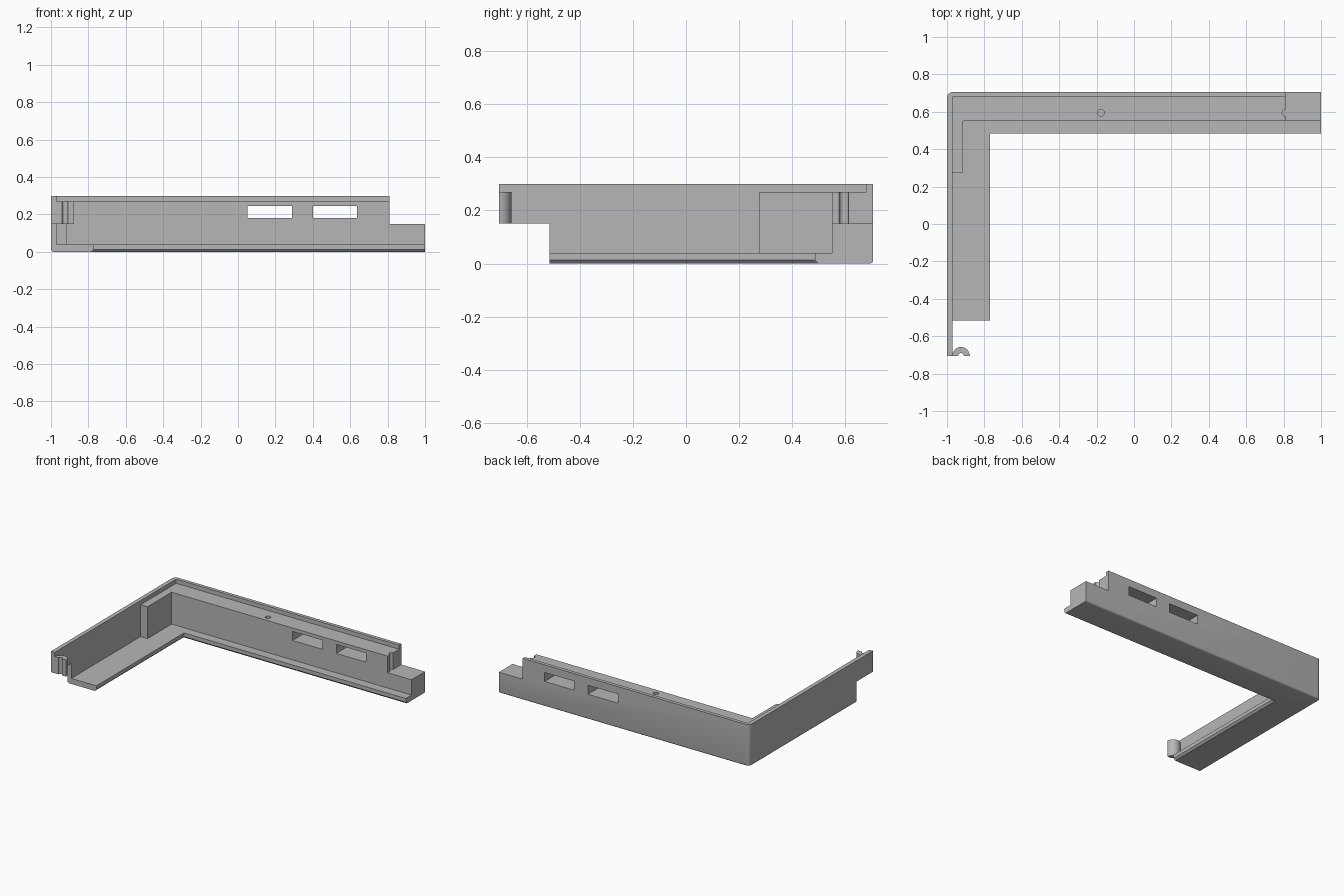
import bpy, bmesh, math

cube = bpy.data.objects.get("Cube")
if cube:
    bpy.data.objects.remove(cube, do_unlink=True)

grey = bpy.data.materials.new("plain grey")
grey.use_nodes = True
colour = (0.47, 0.47, 0.47, 1)
grey.diffuse_color = colour
grey.node_tree.nodes["Principled BSDF"].inputs["Base Color"].default_value = colour


def prism(outline, low, high):
    """Closed upright prism over a 2D outline."""
    bm = bmesh.new()
    face = bm.faces.new([bm.verts.new((x, y, low)) for x, y in outline])
    top = bmesh.ops.extrude_face_region(bm, geom=[face])["geom"]
    bmesh.ops.translate(bm, vec=(0, 0, high - low),
                        verts=[v for v in top if isinstance(v, bmesh.types.BMVert)])
    bmesh.ops.recalc_face_normals(bm, faces=bm.faces)
    return bm


def make(name, bm):
    mesh = bpy.data.meshes.new(name)
    bm.to_mesh(mesh)
    bm.free()
    obj = bpy.data.objects.new(name, mesh)
    bpy.context.collection.objects.link(obj)
    mesh.materials.append(grey)
    return obj


def activate(obj):
    bpy.ops.object.select_all(action="DESELECT")
    obj.select_set(True)
    bpy.context.view_layer.objects.active = obj


def cut(target, outline, low, high):
    cutter = make("cutter", prism(outline, low, high))
    cutter.hide_render = True
    mod = target.modifiers.new("cut", "BOOLEAN")
    mod.operation, mod.solver, mod.object = "DIFFERENCE", "EXACT", cutter
    activate(target)
    bpy.ops.object.modifier_apply(modifier=mod.name)
    bpy.data.objects.remove(cutter, do_unlink=True)


def box(x0, x1, y0, y1):
    return [(x0, y0), (x1, y0), (x1, y1), (x0, y1)]


def arc(cx, cy, r, start, end, steps):
    return [(cx + r * math.cos(start + (end - start) * i / steps),
             cy + r * math.sin(start + (end - start) * i / steps))
            for i in range(steps + 1)]


# L-shaped body with a rounded outer corner and eased bottom edges
FRONT, BACK, LEDGE_X, LEDGE_Y = -0.705, 0.705, -0.77, 0.485
bm = prism([(-1, FRONT), (LEDGE_X, FRONT), (LEDGE_X, LEDGE_Y),
            (1, LEDGE_Y), (1, BACK), (-1, BACK)], 0, 0.3)


def middle(edge):
    return (edge.verts[0].co + edge.verts[1].co) / 2


def bevel(test, width, segments):
    bmesh.ops.bevel(bm, geom=[e for e in bm.edges if test(middle(e))],
                    offset=width, segments=segments, profile=0.5, affect="EDGES")


bevel(lambda m: m.x < -0.99 and m.y > 0.7 and 0.1 < m.z < 0.2, 0.03, 6)
bevel(lambda m: m.z < 0.001 and (m.x < -0.96 or m.y > 0.66), 0.012, 3)
bevel(lambda m: m.z < 0.001 and (abs(m.x - LEDGE_X) < 0.001
                                 or abs(m.y - LEDGE_Y) < 0.001), 0.013, 1)
frame = make("corner_frame", bm)

# Inner space above the floor, leaving the thick back wall and corner block
cut(frame, [(-0.97, -1), (2, -1), (2, 0.55), (-0.915, 0.55),
            (-0.915, 0.275), (-0.97, 0.275)], 0.04, 0.5)
# Top step that leaves the thin outer lip
cut(frame, box(-0.97, 2, -1, 0.68), 0.27, 0.5)
# Lowered end of the back wall and raised end of the side wall
cut(frame, box(0.81, 2, 0, 1), 0.15, 0.5)
cut(frame, box(-2, 0, -1, -0.515), -0.1, 0.15)
# Two slots through the back wall
for x0, x1 in ((0.05, 0.29), (0.40, 0.635)):
    cut(frame, box(x0, x1, 0.4, 0.9), 0.18, 0.245)
# Pin holes in the back wall
for x in (-0.177, 0.81):
    cut(frame, arc(x, 0.595, 0.018, 0, math.tau, 20)[:-1], 0.15, 0.5)

# Half-ring clip at the front end of the side wall
ring = arc(-0.925, FRONT, 0.047, 0, math.pi, 16) + arc(-0.925, FRONT, 0.015, math.pi, 0, 16)
clip = make("half_ring_clip", prism(ring, 0.15, 0.27))

for obj in (frame, clip):
    activate(obj)
    bpy.ops.object.shade_smooth_by_angle(angle=math.radians(32))
